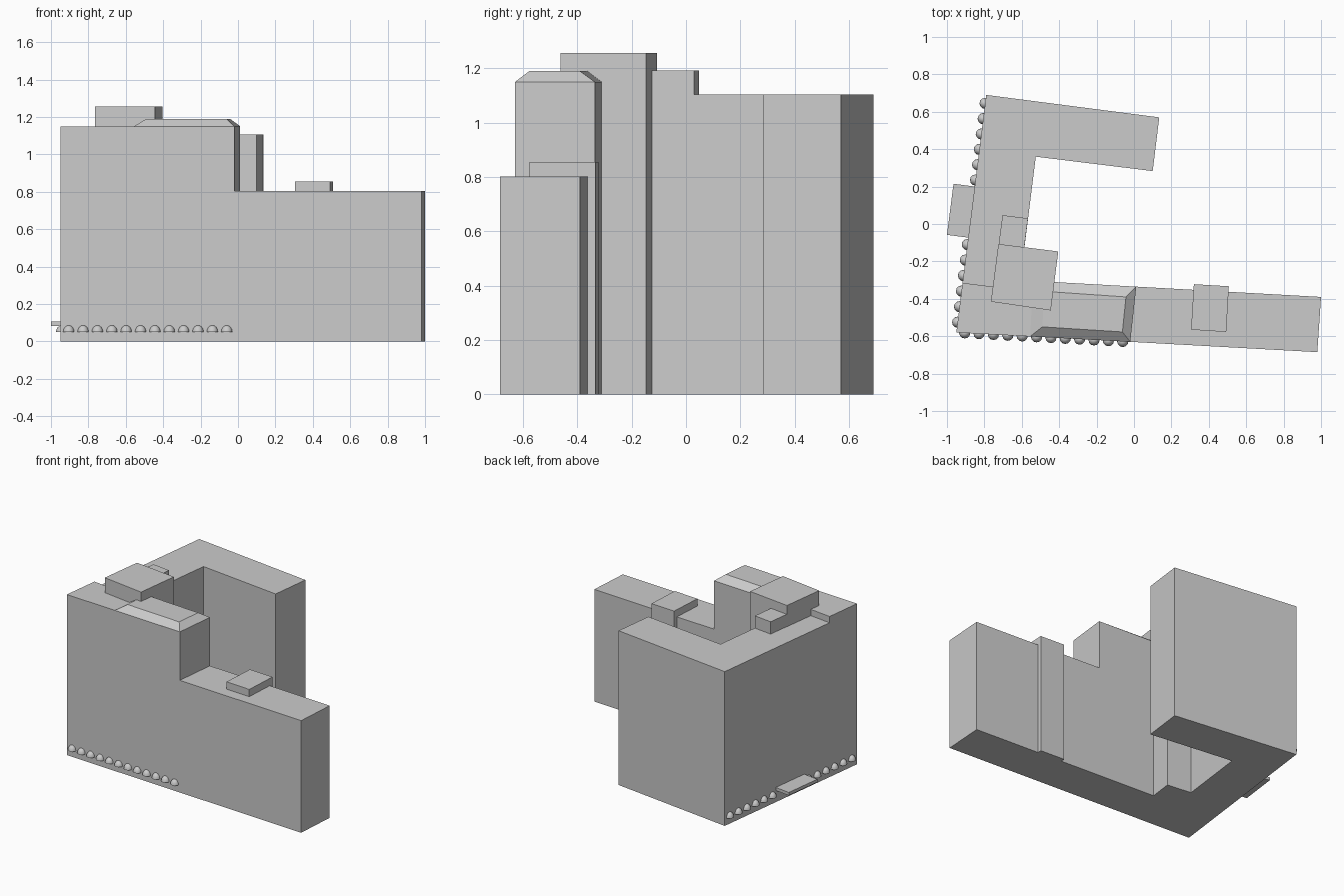
import bpy
import bmesh
from mathutils import Vector, Matrix

cube = bpy.data.objects.get("Cube")
if cube:
    bpy.data.objects.remove(cube, do_unlink=True)

grey = bpy.data.materials.new("plain grey")
grey.use_nodes = True
grey.diffuse_color = (0.6, 0.6, 0.6, 1)
grey.node_tree.nodes["Principled BSDF"].inputs["Base Color"].default_value = grey.diffuse_color


def finish(name, bm):
    bmesh.ops.recalc_face_normals(bm, faces=bm.faces)
    mesh = bpy.data.meshes.new(name)
    bm.to_mesh(mesh)
    bm.free()
    mesh.materials.append(grey)
    obj = bpy.data.objects.new(name, mesh)
    bpy.context.collection.objects.link(obj)
    return obj


def prism(name, outline, z0, z1, top=None):
    """Upright block over an outline, optionally tapering to another one."""
    bm = bmesh.new()
    low = [bm.verts.new((x, y, z0)) for x, y in outline]
    high = [bm.verts.new((x, y, z1)) for x, y in (top or outline)]
    bm.faces.new(low)
    bm.faces.new(high)
    n = len(low)
    for i in range(n):
        j = (i + 1) % n
        bm.faces.new((low[i], low[j], high[j], high[i]))
    return finish(name, bm)


def awnings(name, start, end, count):
    """Row of half-dome awnings along a wall."""
    a, b = Vector(start), Vector(end)
    bm = bmesh.new()
    for i in range(count):
        p = a.lerp(b, i / (count - 1))
        place = Matrix.Translation((p.x, p.y, 0.05)) @ Matrix.Diagonal((1, 1, 1.2, 1))
        bmesh.ops.create_uvsphere(bm, u_segments=12, v_segments=8, radius=0.03, matrix=place)
    cut = bmesh.ops.bisect_plane(bm, geom=bm.verts[:] + bm.edges[:] + bm.faces[:],
                                 plane_co=(0, 0, 0.05), plane_no=(0, 0, 1), clear_inner=True)
    rim = [e for e in cut["geom_cut"] if isinstance(e, bmesh.types.BMEdge)]
    bmesh.ops.holes_fill(bm, edges=rim or bm.edges[:], sides=0)
    obj = finish(name, bm)
    for face in obj.data.polygons:
        face.use_smooth = abs(face.normal.z) < 0.99
    return obj


# Main wings
front_left, front_right = (-0.95, -0.58), (-0.02, -0.63)
inner_front = (0.012, -0.335)
prism("front_block", [front_left, front_right, inner_front, (-0.62, -0.3),
                      (-0.73, -0.338), (-0.917, -0.315)], 0, 1.15)
prism("right_wing", [front_right, (0.98, -0.685), (1.0, -0.39), inner_front], 0, 0.803)
prism("rear_wing", [(-0.93, -0.42), (-0.79, 0.69), (0.135, 0.57), (0.1, 0.283),
                    (-0.525, 0.36), (-0.62, -0.4)], 0, 1.105)

# Stair towers and roof structures
prism("corner_tower", [(-0.765, -0.415), (-0.445, -0.462), (-0.405, -0.147),
                       (-0.725, -0.107)], 0, 1.257)
prism("roof_hut", [(-0.725, -0.12), (-0.587, -0.13), (-0.567, 0.03),
                   (-0.703, 0.047)], 1.1, 1.193)
prism("right_stair_tower", [(0.305, -0.565), (0.493, -0.577), (0.507, -0.333),
                            (0.32, -0.322)], 0, 0.855)
prism("sloped_roof", [(-0.555, -0.601), front_right, inner_front, (-0.54, -0.304)],
      1.15, 1.19, [(-0.49, -0.55), (-0.062, -0.577), (-0.043, -0.39), (-0.48, -0.36)])

# Entrance canopy on the left wall
prism("entrance_canopy", [(-1.0, -0.058), (-0.87, -0.075), (-0.835, 0.198),
                          (-0.965, 0.215)], 0.083, 0.105)

# Awnings along the street fronts
awnings("front_awnings", (-0.905, -0.582), (-0.06, -0.628), 12)
awnings("side_awnings_rear", (-0.796, 0.645), (-0.847, 0.235), 6)
awnings("side_awnings_front", (-0.891, -0.11), (-0.943, -0.525), 6)
